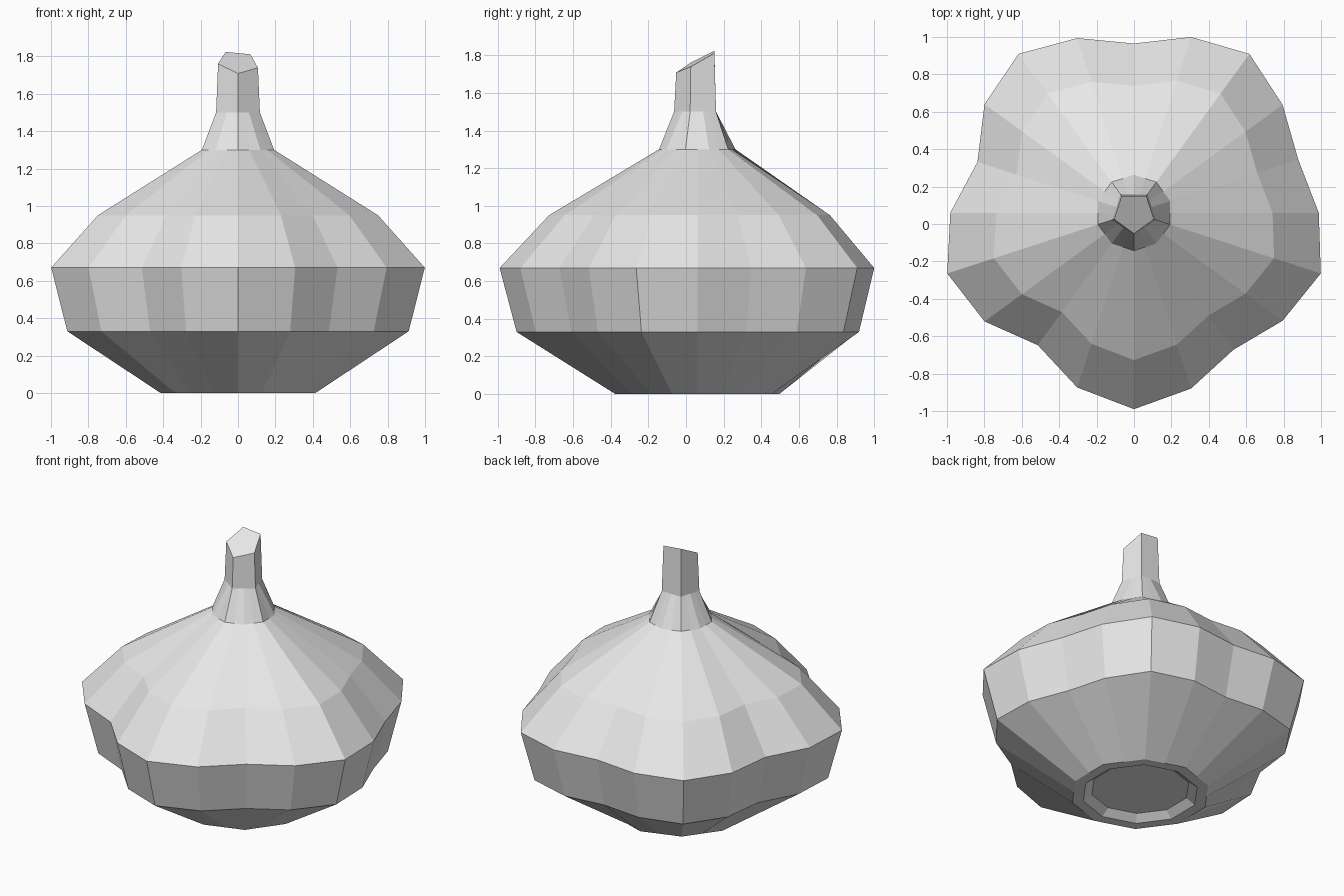
import bpy
import bmesh
from math import sin, cos, pi
from mathutils import Vector

default = bpy.data.objects.get("Cube")
if default:
    bpy.data.objects.remove(default, do_unlink=True)

SEGMENTS = 20
CENTRE_Y = 0.06

skin = bpy.data.materials.new("pale grey skin")
skin.use_nodes = True
colour = (0.8, 0.8, 0.8, 1)
skin.diffuse_color = colour
skin.node_tree.nodes["Principled BSDF"].inputs["Base Color"].default_value = colour


def polar(radius, step, z):
    """Point on a ring, starting at the front lobe and turning to the left."""
    a = -pi / 2 + 2 * pi * step / SEGMENTS
    return Vector((radius * cos(a), CENTRE_Y + radius * sin(a), z))


def polygon_ring(radius, z, sides):
    """Regular polygon, subdivided along its edges to SEGMENTS points."""
    span = SEGMENTS // sides
    ring = []
    for i in range(SEGMENTS):
        start = i - i % span
        a, b = polar(radius, start, z), polar(radius, start + span, z)
        ring.append(a.lerp(b, (i % span) / span))
    return ring


# Five swollen lobes; the valleys between them differ a little in depth
valleys = [0.905, 0.923, 0.905, 0.88, 0.875]
outline = []
for valley in valleys:
    outline += [1.05, 0.988, valley, 0.982]


def lobed_ring(scale, z):
    return [polar(r * scale, i, z) for i, r in enumerate(outline)]


def loft(name, rings, cap_start=False, cap_end=False):
    bm = bmesh.new()
    loops = [[bm.verts.new(p) for p in ring] for ring in rings]
    for low, high in zip(loops, loops[1:]):
        for i in range(SEGMENTS):
            j = (i + 1) % SEGMENTS
            bm.faces.new((low[i], low[j], high[j], high[i]))
    if cap_start:
        bm.faces.new(loops[0][::-1])
    if cap_end:
        bm.faces.new(loops[-1])
    mesh = bpy.data.meshes.new(name)
    bm.to_mesh(mesh)
    bm.free()
    mesh.materials.append(skin)
    obj = bpy.data.objects.new(name, mesh)
    bpy.context.collection.objects.link(obj)
    return obj


# Bulb: recessed root plate, rim, lobed body, narrow neck
loft("bulb", [
    polygon_ring(0.31, 0.04, 10),
    polygon_ring(0.365, 0, 10),
    polygon_ring(0.435, 0, 10),
    lobed_ring(0.914, 0.33),
    lobed_ring(1, 0.67),
    lobed_ring(0.75, 0.95),
    polygon_ring(0.203, 1.3, 10),
], cap_start=True)

# Stem: ten-sided foot narrowing to five sides, cut off at a slant
stem_top = polygon_ring(0.112, 0, 5)
for p in stem_top:
    p.z = 1.736 + 0.54 * p.y - 0.1 * p.x
loft("stem", [
    polygon_ring(0.203, 1.3, 10),
    polygon_ring(0.123, 1.5, 5),
    stem_top,
], cap_end=True)
